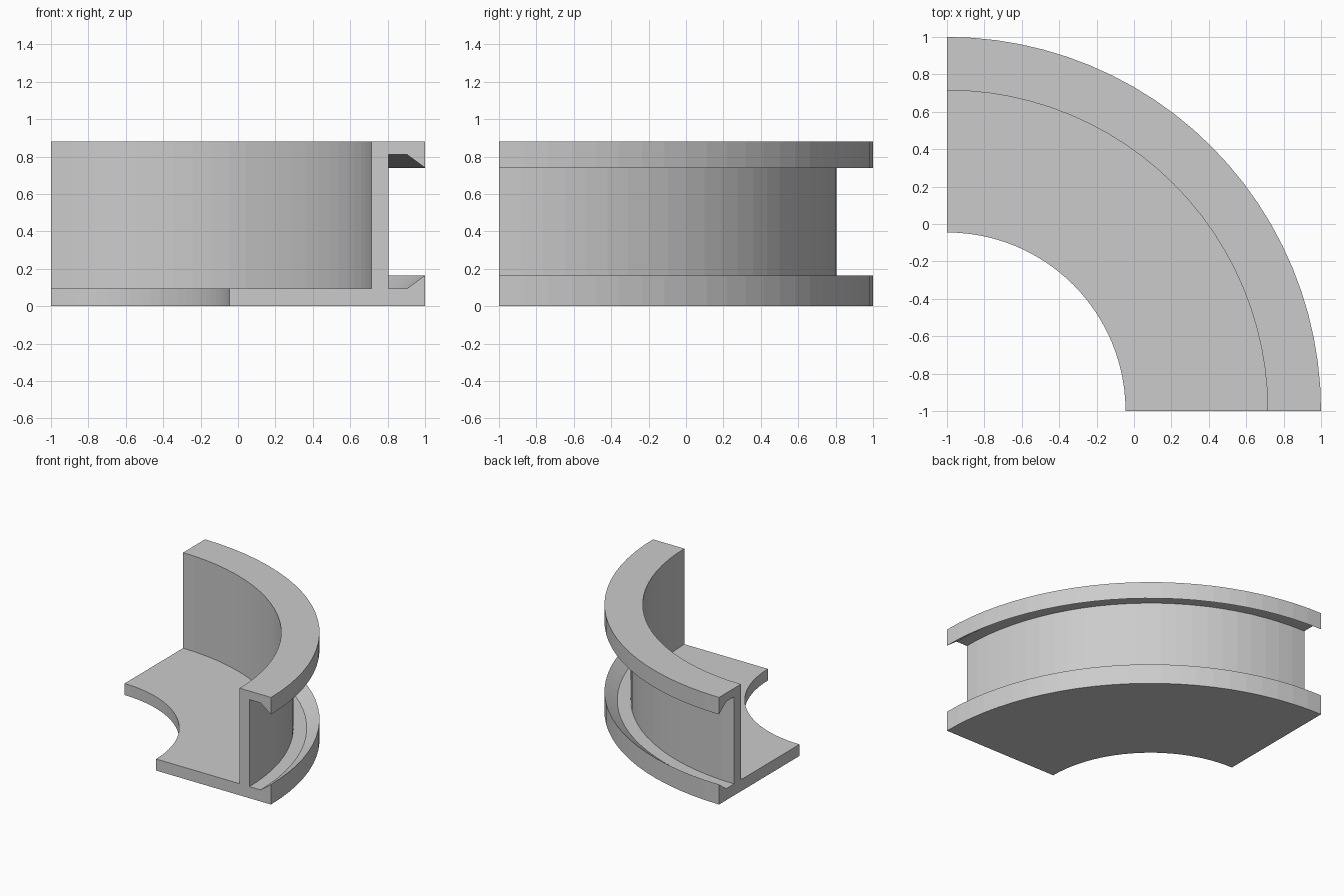
import bpy
import bmesh
from math import pi
from mathutils import Matrix, Vector

if "Cube" in bpy.data.objects:
    bpy.data.objects.remove(bpy.data.objects["Cube"], do_unlink=True)

SEGMENTS = 24
CENTRE = Vector((-1, -1, 0))

# One plain grey for the whole part
grey = bpy.data.materials.new("light_grey")
grey.use_nodes = True
colour = (0.6, 0.6, 0.6, 1)
grey.diffuse_color = colour
grey.node_tree.nodes["Principled BSDF"].inputs["Base Color"].default_value = colour

# Cross-section as (radius, height): floor flange, upturned lip, wall, downturned rim
profile = [
    (0.955, 0), (2, 0), (2, 0.165), (1.905, 0.095), (1.805, 0.095),
    (1.805, 0.81), (1.905, 0.81), (2, 0.74), (2, 0.88),
    (1.715, 0.88), (1.715, 0.095), (0.955, 0.095),
]

# Sweep the section through a quarter turn, with both ends closed
bm = bmesh.new()
rings = []
for i in range(SEGMENTS + 1):
    turn = Matrix.Rotation(i * pi / 2 / SEGMENTS, 3, "Z")
    rings.append([bm.verts.new(CENTRE + turn @ Vector((r, 0, z))) for r, z in profile])
count = len(profile)
for a, b in zip(rings, rings[1:]):
    for j in range(count):
        k = (j + 1) % count
        bm.faces.new((a[j], a[k], b[k], b[j]))
bm.faces.new(rings[0])
bm.faces.new(rings[-1][::-1])
bmesh.ops.recalc_face_normals(bm, faces=bm.faces)

mesh = bpy.data.meshes.new("curved_flanged_channel")
bm.to_mesh(mesh)
bm.free()
mesh.materials.append(grey)
channel = bpy.data.objects.new("curved_flanged_channel", mesh)
bpy.context.collection.objects.link(channel)
